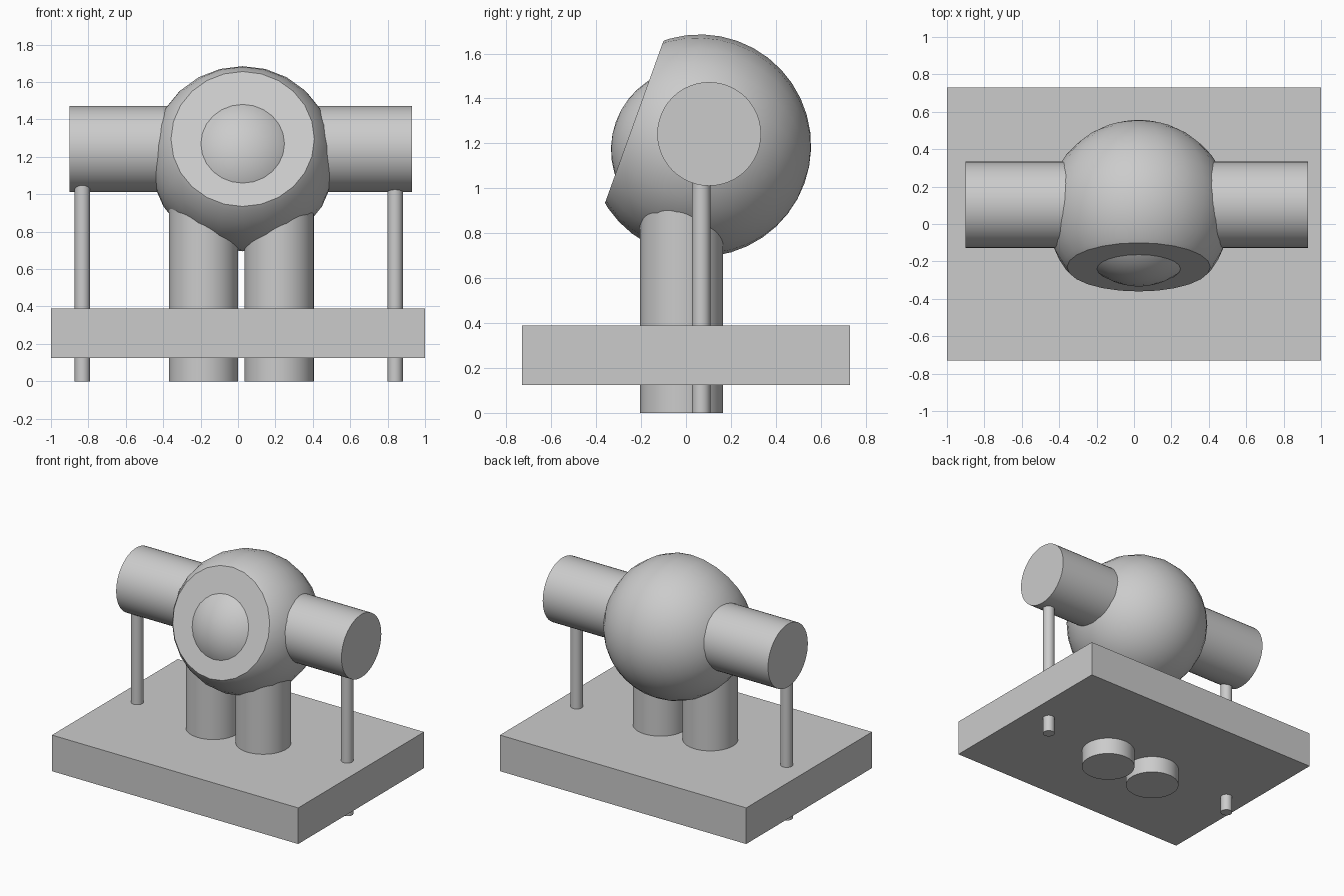
import bpy, bmesh
from math import radians
from mathutils import Vector

if "Cube" in bpy.data.objects:
    bpy.data.objects.remove(bpy.data.objects["Cube"])


def smooth(obj):
    bpy.ops.object.select_all(action='DESELECT')
    obj.select_set(True)
    bpy.context.view_layer.objects.active = obj
    bpy.ops.object.shade_smooth_by_angle(angle=radians(35))


def cylinder(name, center, radius, length, along_x=False, sides=48):
    rot = (0, radians(90), 0) if along_x else (0, 0, 0)
    bpy.ops.mesh.primitive_cylinder_add(vertices=sides, radius=radius, depth=length,
                                        location=center, rotation=rot)
    obj = bpy.context.object
    obj.name = name
    smooth(obj)
    return obj


def ball(name, center, radius, facing, cut=None):
    """Sphere with its pole along 'facing', optionally sliced flat at distance 'cut'."""
    bm = bmesh.new()
    bmesh.ops.create_uvsphere(bm, u_segments=24, v_segments=20, radius=radius)
    if cut is not None:
        bmesh.ops.bisect_plane(bm, geom=bm.verts[:] + bm.edges[:] + bm.faces[:],
                               plane_co=(0, 0, cut), plane_no=(0, 0, 1), clear_outer=True)
        bmesh.ops.holes_fill(bm, edges=[e for e in bm.edges if e.is_boundary], sides=0)
        bmesh.ops.recalc_face_normals(bm, faces=bm.faces[:])
    mesh = bpy.data.meshes.new(name)
    bm.to_mesh(mesh)
    bm.free()
    obj = bpy.data.objects.new(name, mesh)
    bpy.context.collection.objects.link(obj)
    obj.location = center
    obj.rotation_mode = 'QUATERNION'
    obj.rotation_quaternion = facing.to_track_quat('Z', 'Y')
    smooth(obj)
    return obj


# Base plate
bpy.ops.mesh.primitive_cube_add(size=1, location=(0, 0, 0.257))
plate = bpy.context.object
plate.name = "base_plate"
plate.scale = (2.0, 1.46, 0.265)

# Thick legs, passing through the plate up into the body
for side, x in (("left", -0.184), ("right", 0.22)):
    cylinder(f"{side}_leg", (x, -0.02, 0.5), 0.185, 1.0)

# Thin support rods under the arms
for side, x, y in (("left", -0.832, 0.02), ("right", 0.84, 0.068)):
    cylinder(f"{side}_support_rod", (x, y, 0.575), 0.041, 1.15, sides=32)

# Horizontal arm tube
cylinder("arm_tube", (0.015, 0.103, 1.242), 0.231, 1.83, along_x=True)

# Round body with a tilted flat face, and the domed lens bulging from it
facing = Vector((0, -0.94, 0.339)).normalized()
ball("body", (0.025, 0.062, 1.19), 0.495, facing, cut=0.311)
ball("lens", (0.025, 0.032, 1.172), 0.366, facing)
